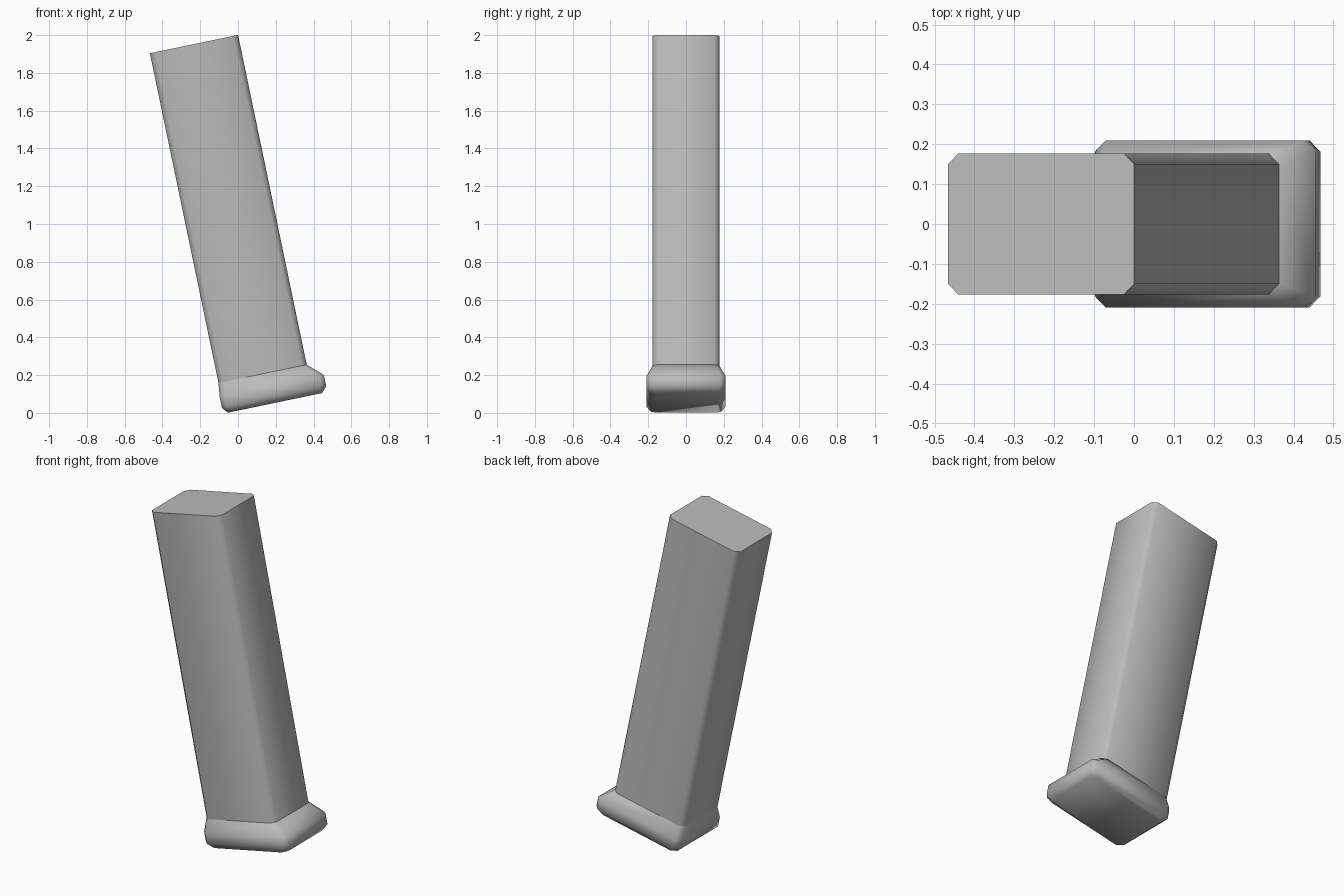
import bpy, bmesh
from math import radians

cube = bpy.data.objects.get("Cube")
if cube:
    bpy.data.objects.remove(cube, do_unlink=True)

GREY = (0.5, 0.5, 0.5, 1)
grey = bpy.data.materials.new("plain grey")
grey.use_nodes = True
grey.diffuse_color = GREY
grey.node_tree.nodes["Principled BSDF"].inputs["Base Color"].default_value = GREY


def section(bm, x0, x1, half, z, cut=0.027):
    """Rectangle with cut corners, as a ring of vertices."""
    points = [(x0 + cut, -half), (x1 - cut, -half), (x1, -half + cut), (x1, half - cut),
              (x1 - cut, half), (x0 + cut, half), (x0, half - cut), (x0, -half + cut)]
    return [bm.verts.new((x, y, z)) for x, y in points]


def loft(name, sections):
    """Skin the sections from bottom to top, cap both ends and lean the part."""
    bm = bmesh.new()
    rings = [section(bm, *s) for s in sections]
    for low, high in zip(rings, rings[1:]):
        for i in range(len(low)):
            j = (i + 1) % len(low)
            bm.faces.new((low[i], low[j], high[j], high[i]))
    bm.faces.new(rings[0][::-1])
    bm.faces.new(rings[-1])
    bmesh.ops.recalc_face_normals(bm, faces=bm.faces)
    mesh = bpy.data.meshes.new(name)
    bm.to_mesh(mesh)
    bm.free()
    mesh.materials.append(grey)
    obj = bpy.data.objects.new(name, mesh)
    bpy.context.collection.objects.link(obj)
    obj.rotation_euler.y = radians(-11.75)
    bpy.ops.object.select_all(action='DESELECT')
    obj.select_set(True)
    bpy.context.view_layer.objects.active = obj
    bpy.ops.object.shade_smooth_by_angle(angle=radians(62))


# Each section: left x, right x, half depth, height along the leaning axis
TUBE = (-0.069, 0.408, 0.177)
loft("tube", [(*TUBE, 0.176), (*TUBE, 1.959)])

# Wider foot with a bevelled underside, tapering up to the tube
loft("base_plate", [(-0.052, 0.457, 0.186, 0.012),
                    (-0.078, 0.486, 0.209, 0.043),
                    (-0.078, 0.486, 0.209, 0.104),
                    (*TUBE, 0.176)])
